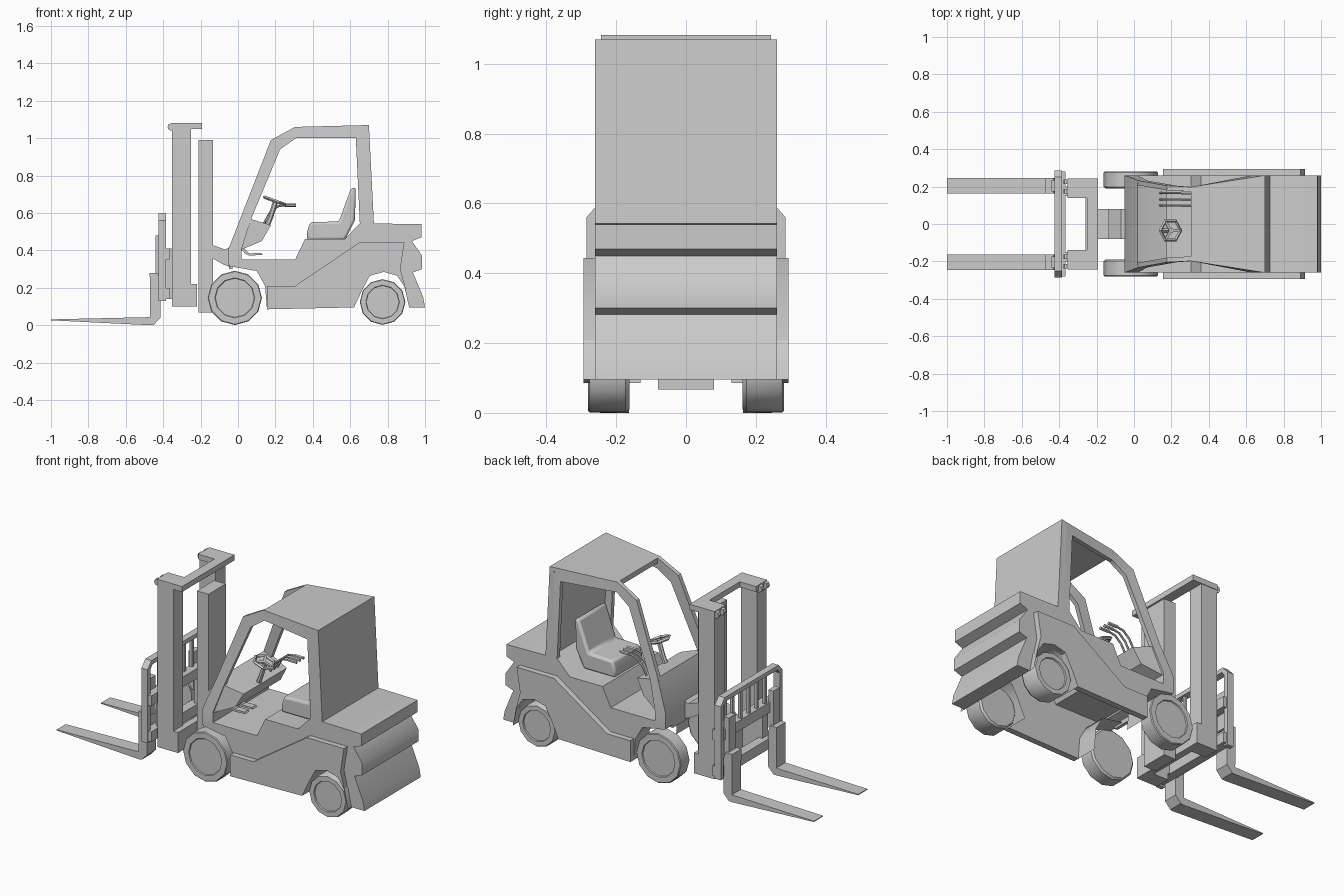
import bpy, bmesh
from math import sin, cos, pi, radians
from mathutils import Vector, Matrix

if "Cube" in bpy.data.objects:
    bpy.data.objects.remove(bpy.data.objects["Cube"])


def finish(name, bm, bevel=0.0, angle=35):
    bmesh.ops.recalc_face_normals(bm, faces=bm.faces[:])
    me = bpy.data.meshes.new(name)
    bm.to_mesh(me)
    bm.free()
    ob = bpy.data.objects.new(name, me)
    bpy.context.collection.objects.link(ob)
    if bevel:
        m = ob.modifiers.new("bevel", 'BEVEL')
        m.width, m.segments, m.limit_method = bevel, 2, 'ANGLE'
    bpy.ops.object.select_all(action='DESELECT')
    ob.select_set(True)
    bpy.context.view_layer.objects.active = ob
    bpy.ops.object.shade_smooth_by_angle(angle=radians(angle))
    return ob


def loft(name, rings, bevel=0.0, skip=(), caps=True, angle=35):
    """Solid through equal-length rings of points; side strips in skip stay open."""
    bm = bmesh.new()
    vs = [[bm.verts.new(p) for p in r] for r in rings]
    n = len(rings[0])
    for a, b in zip(vs, vs[1:]):
        for i in range(n):
            if i not in skip:
                j = (i + 1) % n
                bm.faces.new((a[i], a[j], b[j], b[i]))
    if caps:
        bm.faces.new(vs[0])
        bm.faces.new(vs[-1])
    return finish(name, bm, bevel, angle)


def side_plate(name, pts, y0, y1, **kw):
    """Extrude an x-z profile from y0 to y1."""
    return loft(name, [[(x, y, z) for x, z in pts] for y in (y0, y1)], **kw)


def box(name, x0, x1, y0, y1, z0, z1):
    return side_plate(name, [(x0, z0), (x1, z0), (x1, z1), (x0, z1)], y0, y1)


def tube(name, pts, r, sides=6):
    """Round bar along a path lying in an x-z plane."""
    pts = [Vector(p) for p in pts]
    rings = []
    for i, p in enumerate(pts):
        t = (pts[min(i + 1, len(pts) - 1)] - pts[max(i - 1, 0)]).normalized()
        n = Vector((-t.z, 0, t.x))
        rings.append([p + r * (cos(a) * n + sin(a) * Vector((0, 1, 0)))
                      for a in (2 * pi * k / sides for k in range(sides))])
    return loft(name, rings)


def wheel(name, cx, cz, r, y_in, y_out, s):
    w = y_out - y_in
    prof = [(.93, 0), (1, .1), (1, .95), (.97, 1), (.74, 1), (.72, .93)]
    return loft(name, [[(cx + r * k * cos(2 * pi * i / 12), s * (y_in + w * t),
                         cz + r * k * sin(2 * pi * i / 12)) for i in range(12)]
                       for k, t in prof])


# main body shell: stepped counterweight, wheel arches, open underneath
arch = [(.915, .095), (.895, .2), (.85, .265), (.78, .285), (.705, .265), (.665, .19), (.62, .095)]
front_arch = [(.155, .085), (.145, .21), (.1, .29), (-.045, .315)]
top = [(-.045, .35), (.305, .35), (.358, .46), (.57, .46), (.652, .545),
       (.98, .54), (.98, .47), (.93, .45), (.985, .37), (.985, .3),
       (.935, .282), (.99, .15), (1, .095)]
n = len(top)
side_plate("body", top + arch + front_arch, -.26, .26, angle=62,
           skip=range(n, n + len(arch) + len(front_arch) - 1))

for s, side in ((-1, "right"), (1, "left")):
    # wheel arch linings
    for label, pts in (("rear", arch), ("front", front_arch)):
        side_plate(f"{side}_{label}_arch_lining", pts, s * .13, s * .26, caps=False,
                   skip=[len(pts) - 1], angle=62)
    # raised side panel
    side_plate(side + "_side_panel", [(.155, .085), (.155, .21), (.305, .21), (.65, .443),
                                      (.89, .443), (.868, .3)] + arch, s * .258, s * .293)
    # wheels
    wheel(side + "_front_wheel", -.017, .146, .145, .19, .28, s)
    wheel(side + "_rear_wheel", .773, .124, .122, .162, .276, s)

    # cab pillar loop: outer point, inner point, half width
    frame = [((-.05, .32), (.02, .345), .26), ((-.05, .41), (.02, .41), .26),
             ((.024, .6), (.07, .567), .232), ((.176, .99), (.225, .94), .205),
             ((.305, 1.06), (.31, 1.0), .198), ((.7, 1.07), (.63, 1.0), .26),
             ((.727, .53), (.652, .53), .26)]
    loft(side + "_cab_frame", [[(o[0], s * y, o[1]), (i[0], s * y, i[1]),
                                (i[0], s * (y - .025), i[1]), (o[0], s * (y - .025), o[1])]
                               for o, i, y in frame])

    # mast column, top plate and rollers
    ya, yb = sorted((s * .15, s * .24))
    box(side + "_mast_column", -.353, -.25, ya, yb, .1, 1.06)
    ya, yb = sorted((s * .14, s * .243))
    box(side + "_mast_top_plate", -.355, -.24, ya, yb, 1.05, 1.082)
    for y in (.175, .225):
        loft(side + "_mast_roller", [[(-.357 + .02 * cos(k * pi / 4), s * y + d,
                                       1.06 + .02 * sin(k * pi / 4)) for k in range(8)]
                                     for d in (-.012, .012)])
    # carriage rail and fork
    ya, yb = sorted((s * .15, s * .2))
    box(side + "_carriage_rail", -.39, -.345, ya, yb, .14, .41)
    side_plate(side + "_fork", [(-1, .026), (-1, .031), (-.47, .043), (-.472, .28), (-.43, .28),
                                (-.415, .24), (-.415, .04), (-.45, .002), (-.47, 0)],
               s * .163, s * .247)
    ya, yb = sorted((s * .175, s * .235))
    box(side + "_fork_hook", -.442, -.41, ya, yb, .26, .48)

# front bulkhead between the wheels, roof and solid rear wall
box("front_bulkhead", -.048, -.03, -.19, .19, .3, .35)
loft("roof", [[(x, -y, z), (x, y, z), (x, y, z - .03), (x, -y, z - .03)]
              for x, y, z in ((.305, .198, 1.06), (.7, .26, 1.07))])
side_plate("rear_wall", [(.7, 1.07), (.727, .535), (.695, .535), (.67, 1.05)], -.26, .26)

# dashboard: narrows toward the top like the pillars
dash = [(-.05, .32, .255), (-.05, .41, .255), (.02, .59, .225), (.07, .567, .225),
        (.176, .535, .2), (.128, .45, .21), (.02, .405, .25), (.02, .34, .255)]
loft("dashboard", [[(x, s * y, z) for x, z, y in dash] for s in (-1, 1)])

# seat
side_plate("seat", [(.37, .455), (.37, .5), (.385, .55), (.54, .555), (.605, .735), (.63, .735),
                    (.625, .56), (.585, .48), (.57, .455)], -.13, .13, bevel=.015)

# steering column and six-sided wheel
tube("steering_column", [(.15, -.035, .52), (.175, -.035, .58), (.2, -.035, .66)], .014)
tilt = Matrix.Translation((.195, -.035, .665)) @ Matrix.Rotation(radians(20), 4, 'Y')
bm = bmesh.new()
grid = [[bm.verts.new(tilt @ Vector(((.058 + .009 * cos(b)) * cos(a), (.058 + .009 * cos(b)) * sin(a),
                                     .009 * sin(b)))) for b in (k * pi / 2 for k in range(4))]
        for a in (k * pi / 3 for k in range(6))]
for i in range(6):
    for j in range(4):
        bm.faces.new((grid[i][j], grid[i - 1][j], grid[i - 1][j - 1], grid[i][j - 1]))
finish("steering_wheel", bm)
for k in range(3):
    a = k * 2 * pi / 3
    d, w = Vector((cos(a), sin(a), 0)), Vector((-sin(a), cos(a), 0)) * .007
    loft("steering_spoke", [[tilt @ (d * t + w * u + Vector((0, 0, v)))
                             for u, v in ((-1, -.004), (1, -.004), (1, .004), (-1, .004))]
                            for t in (0, .056)])

# control levers and pedals
for y in (.1, .132, .165):
    tube("control_lever", [(.13, y, .53), (.17, y, .6), (.21, y, .635), (.26, y, .643)], .006)
    tube("lever_knob", [(.25, y, .642), (.31, y, .642)], .009)
for y in (-.1, -.03):
    side_plate("pedal", [(.01, .415), (.035, .385), (.06, .372), (.13, .376), (.125, .386),
                         (.06, .384), (.03, .415)], y - .02, y + .02)

# mast cross members, centre lift column and its mount
box("mast_top_bar", -.25, -.192, -.243, .243, 1.05, 1.082)
box("mast_bottom_bar", -.26, -.22, -.24, .24, .1, .22)
box("lift_column", -.21, -.135, -.08, .08, .067, .99)
side_plate("mast_mount", [(-.14, .43), (-.07, .405), (-.04, .42), (-.04, .31), (-.08, .325),
                          (-.14, .36)], -.08, .08)

# backrest hoop, bars and carriage beams
hoop = [(-.285, .13), (-.285, .56), (-.25, .6)]
hoop_in = [(-.26, .13), (-.26, .55), (-.24, .575)]
outline = (hoop + [(-y, z) for y, z in reversed(hoop)] +
           [(-y, z) for y, z in hoop_in] + list(reversed(hoop_in)))
loft("backrest_hoop", [[(x, y, z) for y, z in outline] for x in (-.425, -.385)])
for y in (-.15, -.075, 0, .075, .15):
    box("backrest_bar", -.412, -.396, y - .008, y + .008, .38, .59)
box("upper_carriage_beam", -.42, -.365, -.28, .28, .35, .41)
box("lower_carriage_beam", -.42, -.365, -.28, .28, .14, .2)
